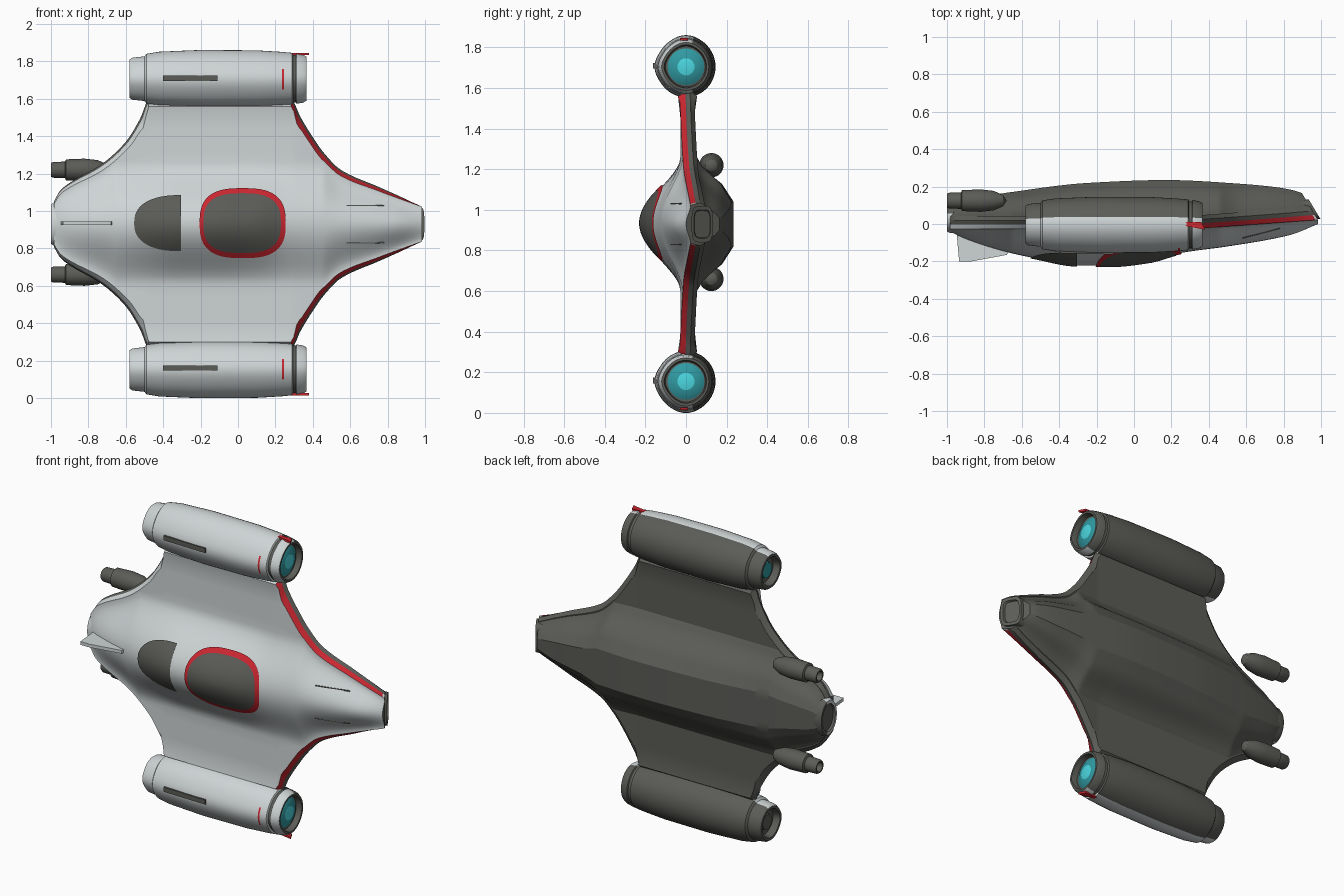
import bpy, bmesh, math

if "Cube" in bpy.data.objects:
    bpy.data.objects.remove(bpy.data.objects["Cube"])

ZC = 0.93          # centre line of the craft
NW = 0.775         # nacelle offset from the centre line


def material(name, r, g, b):
    m = bpy.data.materials.new(name)
    m.diffuse_color = (r, g, b, 1)
    m.use_nodes = True
    m.node_tree.nodes["Principled BSDF"].inputs["Base Color"].default_value = m.diffuse_color
    return m


LIGHT, DARK, RED, TEAL, CYAN = range(5)
MATS = [material("light grey", 0.62, 0.66, 0.67), material("dark grey", 0.105, 0.105, 0.095),
        material("red", 0.6, 0.02, 0.03), material("teal", 0.03, 0.32, 0.36),
        material("bright cyan", 0.07, 0.68, 0.74)]


def make(name, verts, faces, mats, closed=True, angle=32):
    me = bpy.data.meshes.new(name)
    me.from_pydata(verts, [], faces)
    for m in MATS:
        me.materials.append(m)
    for p, i in zip(me.polygons, mats):
        p.material_index = i
    bm = bmesh.new()
    bm.from_mesh(me)
    bmesh.ops.remove_doubles(bm, verts=bm.verts, dist=1e-5)
    if closed:
        bmesh.ops.recalc_face_normals(bm, faces=bm.faces)
    bm.to_mesh(me)
    bm.free()
    ob = bpy.data.objects.new(name, me)
    bpy.context.collection.objects.link(ob)
    bpy.ops.object.select_all(action='DESELECT')
    ob.select_set(True)
    bpy.context.view_layer.objects.active = ob
    bpy.ops.object.shade_smooth_by_angle(angle=math.radians(angle))
    return ob


def curve(pts, x):
    """Smooth interpolation through (x, value) points without overshoot."""
    x = min(max(x, pts[0][0]), pts[-1][0])
    d = [(b[1] - a[1]) / (b[0] - a[0]) for a, b in zip(pts, pts[1:])]
    t = [d[0]] + [2 * a * b / (a + b) if a * b > 0 else 0 for a, b in zip(d, d[1:])] + [d[-1]]
    i = max(k for k in range(len(pts) - 1) if pts[k][0] <= x)
    h = pts[i + 1][0] - pts[i][0]
    s = (x - pts[i][0]) / h
    return ((2*s**3 - 3*s*s + 1) * pts[i][1] + (s**3 - 2*s*s + s) * h * t[i]
            + (3*s*s - 2*s**3) * pts[i+1][1] + (s**3 - s*s) * h * t[i+1])


# hull shape: half span, upper spine (-y) and keel (+y) along the length
SPAN = [(-.985, .12), (-.95, .18), (-.9, .22), (-.73, .32), (-.6, .44), (-.52, .57), (-.48, .66),
        (.29, .66), (.33, .58), (.39, .48), (.46, .38), (.55, .29), (.75, .2), (.92, .13), (.985, .105)]
SPINE = [(-.985, -.04), (-.9, -.08), (-.7, -.145), (-.53, -.183), (-.3, -.222), (-.13, -.222), (.085, -.2),
         (.25, -.155), (.5, -.12), (.83, -.06), (.985, .0)]
KEEL = [(-.985, .11), (-.9, .13), (-.66, .17), (-.24, .22), (.17, .235), (.57, .215), (.9, .18), (.985, .165)]
BELLY = [(0, 1), (.33, 1), (.6, .7), (.85, .17), (1, 0)]


def edge_y(x):
    return 0.05 * min(1, max(0, (x - .3) / .68))


def body_half(x):
    return min(.33, .86 * curve(SPAN, x))


def flare(w):
    return .03 * max(0, (w - .58) / .08) ** 2


def top(x, w):
    s = min(1, w / body_half(x))
    base = edge_y(x) - .028 - flare(w)
    return base + (curve(SPINE, x) - base) * (1 - s * s) ** 2


def bottom(x, w):
    s = min(1, w / body_half(x))
    base = edge_y(x) + .043 + flare(w)
    i = max(k for k in range(4) if BELLY[k][0] <= s)
    (a, p), (b, q) = BELLY[i], BELLY[i + 1]
    return base + (curve(KEEL, x) - base) * (p + (q - p) * (s - a) / (b - a))


def hull():
    S = [0, .11, .22, .33, .42, .51, .6, .68, .76, .85, .92, 1]
    verts, faces, mats = [], [], []
    n_x = 132
    for k in range(n_x + 1):
        x = -.985 + 1.97 * k / n_x
        W, B = curve(SPAN, x), body_half(x)
        slope = (curve(SPAN, x + .01) - curve(SPAN, x - .01)) / .02
        e = min(.03 * math.sqrt(1 + slope * slope), (W - B) * .8)
        ws = [s * B for s in S] + [B + (W - e - B) * i / 5 for i in range(1, 6)]
        y0 = edge_y(x)
        half = [(w, top(x, w)) for w in ws] + [(W - .35 * e, y0 - .002), (W, y0 + .02)]
        half += [(w, bottom(x, w)) for w in reversed(ws)]
        n = len(half)
        ring = half + [(-w, y) for w, y in half[-2:0:-1]]
        lean = .6 * max(0, (x - .7) / .285) ** 2      # raked nose
        verts += [(x - lean * max(0, y - .02), y, ZC + w) for w, y in ring]
    R = len(ring)
    for k in range(n_x):
        x = -.985 + 1.97 * (k + .5) / n_x
        for j in range(R):
            faces.append((k*R + j, k*R + (j+1) % R, (k+1)*R + (j+1) % R, (k+1)*R + j))
            c = j if j < n - 1 else R - 1 - j
            if c == 16 and .29 < x < .965:
                mats.append(RED)          # stripe along the leading edge
            else:
                mats.append(LIGHT if c <= 16 else DARK)
    faces += [tuple(range(R)), tuple(range(n_x * R, (n_x + 1) * R))]
    make("hull", verts, faces, mats + [DARK, DARK], angle=24)


def lathe(name, prof, y, z, rule, sy=1, sz=1, crest=0, power=2, rake=0, seg=48):
    """Revolve (x, radius) about x; rule(ring index, y offset, z offset) gives the colour."""
    verts, faces, mats = [], [], []
    for x, r in prof:
        for k in range(seg):
            a = 2 * math.pi * k / seg
            c, s = math.cos(a), math.sin(a)
            q = r / (abs(c) ** power + abs(s) ** power) ** (1 / power)
            q *= 1 + .04 * max(0, c * crest) ** 10 + (.07 * max(0, -s) ** 14 if crest else 0)
            verts.append((x - rake * q * s * sy, y + q * s * sy, z + q * c * sz))
    for i in range(len(prof) - 1):
        for k in range(seg):
            a = 2 * math.pi * (k + .5) / seg
            faces.append((i*seg + k, i*seg + (k+1) % seg, (i+1)*seg + (k+1) % seg, (i+1)*seg + k))
            r = max(prof[i][1], prof[i+1][1])
            mats.append(rule(i, r * math.sin(a), r * math.cos(a)))
    return make(name, verts, faces, mats)


def patch(name, cx, rx, rz, mat, inner=0, power=2.8, arc=(0, 360), lift=.006, dx=0):
    """Thin panel following the upper hull surface."""
    nr, na = (8 if inner == 0 else 3), 64
    verts, faces = [], []
    for j in range(nr + 1):
        f = inner + (1 - inner) * j / nr
        for k in range(na + 1):
            a = math.radians(arc[0] + (arc[1] - arc[0]) * k / na)
            c, s = math.cos(a), math.sin(a)
            q = f / (abs(c) ** power + abs(s) ** power) ** (1 / power)
            x, w = cx + dx * (1 - f) + rx * q * c, rz * q * s
            verts.append((x, top(x, abs(w)) - lift, ZC + .005 + w))
    m = na + 1
    for j in range(nr):
        for k in range(na):
            faces.append((j*m + k, (j+1)*m + k, (j+1)*m + k + 1, j*m + k + 1))
    make(name, verts, faces, [mat] * len(faces), closed=False)


def prism(name, outline, z, t, mat):
    """Extrude an (x, y) outline along z."""
    n = len(outline)
    verts = [(x, y, z - t) for x, y in outline] + [(x, y, z + t) for x, y in outline]
    faces = [tuple(range(n)), tuple(range(n, 2 * n))]
    faces += [(i, (i + 1) % n, n + (i + 1) % n, n + i) for i in range(n)]
    make(name, verts, faces, [mat] * len(faces))


hull()

# canopy, its frame and the rear window
patch("canopy", .022, .207, .16, DARK, lift=.009)
patch("canopy_frame", .025, .23, .187, RED, inner=.8, lift=.007)
patch("rear_window", -.305, .25, .15, DARK, power=2.4, arc=(90, 270))

# engine nacelles with glowing front lens
NAC = [(-.54, 0), (-.54, .075), (-.58, .085), (-.58, .1), (-.565, .11), (-.5, .117), (-.49, .13),
       (-.42, .141), (-.2, .15), (.1, .148), (.236, .14), (.246, .139), (.29, .135), (.294, .125),
       (.31, .125), (.314, .132), (.35, .125), (.365, .116), (.365, .104), (.33, .098), (.33, 0)]


def nacelle_colour(i, y, z):
    if i == 10 and y < 0 and abs(z) < .05:
        return RED
    if i in (0, 1, 2, 13, 17, 18, 19):
        return DARK
    return LIGHT if y < .03 else DARK


for side, tag in ((1, "upper"), (-1, "lower")):
    z = ZC + side * NW
    lathe(tag + "_nacelle", NAC, 0, z, nacelle_colour, sy=.97, crest=side)
    lathe(tag + "_lens", [(.325, 0), (.325, .098), (.34, .075), (.35, .042), (.354, 0)], 0, z,
          lambda i, y, w: CYAN if i == 3 else TEAL)
    # rear nacelle plug
    lathe(tag + "_rear_plug", [(-.53, 0), (-.53, .05), (-.555, .045), (-.56, 0)], 0, z,
          lambda i, y, w: TEAL if side > 0 else DARK, seg=32)
    # vent slot and small red winglet
    prism(tag + "_vent", [(-.4, -.13), (-.4, -.156), (-.11, -.163), (-.11, -.13)], z + .005, .014, DARK)
    prism(tag + "_winglet", [(.27, -.01), (.38, -.03), (.36, .01), (.27, .01)], z + side * .135, .006, RED)
    # tail thrusters
    lathe(tag + "_thruster", [(-.68, 0), (-.7, .03), (-.75, .052), (-.82, .06), (-.92, .056), (-.925, .044),
                              (-.99, .042), (-1, .036), (-1, .028), (-.96, .024), (-.96, 0)],
          .125, ZC + .01 + side * .28, lambda i, y, w: DARK, seg=32)
    # panel line beside the nose
    x0, x1, w = .58, .78, .1
    prism(tag + "_nose_line", [(x0, top(x0, w) - .003), (x1, top(x1, w) - .003),
                               (x1, top(x1, w) + .004), (x0, top(x0, w) + .004)], ZC + side * w, .003, DARK)

# tail nozzle, tail fin and nose intake
lathe("tail_nozzle", [(-.95, 0), (-.95, .115), (-.985, .115), (-1, .105), (-1, .085), (-.987, .08), (-.987, 0)],
      .035, ZC, lambda i, y, z: DARK if i > 3 or y > .03 else LIGHT, sy=.72)
prism("tail_fin", [(-.95, -.03), (-.935, -.2), (-.87, -.2), (-.68, -.165), (-.66, -.12)], ZC + .005, .01, LIGHT)
lathe("nose_intake", [(.92, 0), (.92, .09), (.965, .09), (.965, .07), (.952, .066), (.952, 0)],
      .08, ZC, lambda i, y, z: DARK, sy=.58, power=4, rake=.6)
